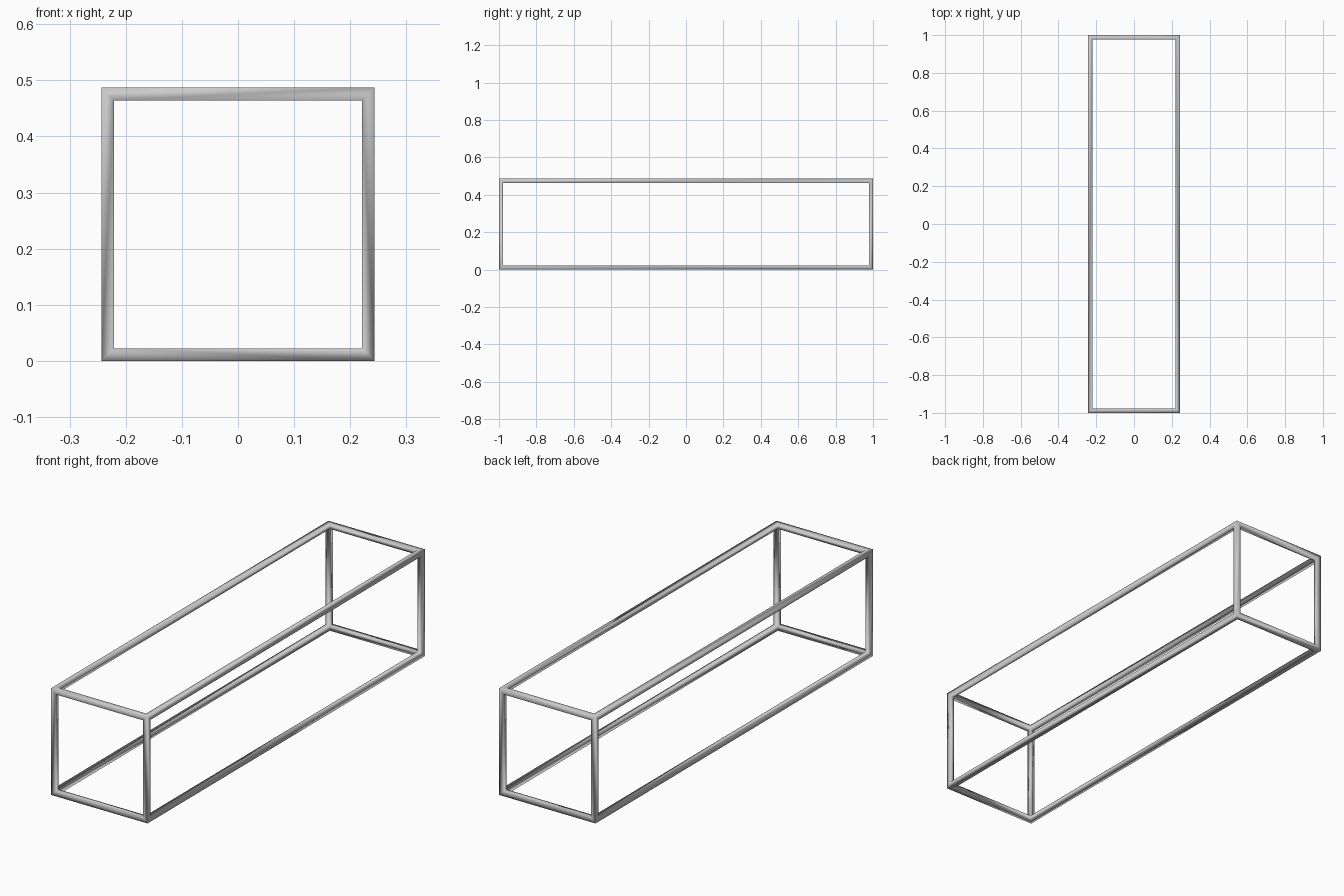
import bpy, bmesh

if "Cube" in bpy.data.objects:
    bpy.data.objects.remove(bpy.data.objects["Cube"])

SIZE = (0.487, 2.0, 0.487)   # outer box
T = 0.0225                   # square bar thickness

bm = bmesh.new()
verts = {}


def corner_vert(signs, inset_axes):
    """Vertex at a box corner, moved inward by T along the given axes."""
    key = (tuple(signs), frozenset(inset_axes))
    if key not in verts:
        co = [s * (SIZE[i] / 2 - (T if i in inset_axes else 0))
              for i, s in enumerate(signs)]
        co[2] += SIZE[2] / 2
        verts[key] = bm.verts.new(co)
    return verts[key]


# Twelve square bars with mitred corners
for axis in range(3):
    b, c = [i for i in range(3) if i != axis]
    ring = [(), (axis, b), (0, 1, 2), (axis, c)]
    for sb in (-1, 1):
        for sc in (-1, 1):
            ends = []
            for s in (-1, 1):
                signs = [0, 0, 0]
                signs[axis], signs[b], signs[c] = s, sb, sc
                ends.append([corner_vert(signs, r) for r in ring])
            lo, hi = ends
            for k in range(4):
                n = (k + 1) % 4
                bm.faces.new((lo[k], lo[n], hi[n], hi[k]))

bmesh.ops.recalc_face_normals(bm, faces=bm.faces)
for f in bm.faces:
    f.smooth = True

mesh = bpy.data.meshes.new("box_frame")
bm.to_mesh(mesh)
bm.free()
bpy.context.collection.objects.link(bpy.data.objects.new("box_frame", mesh))
